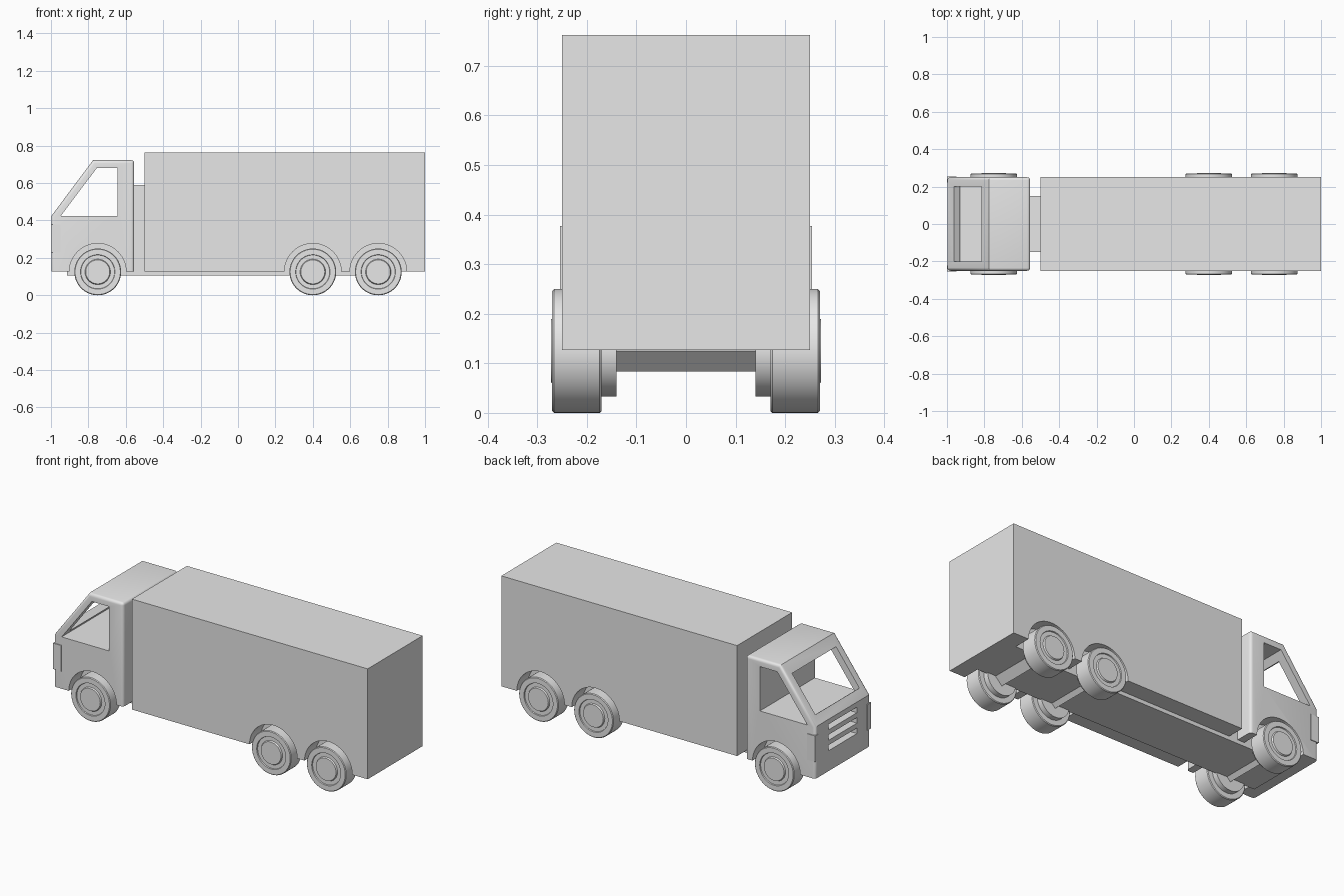
import bpy, bmesh, math
from mathutils import Vector

cube = bpy.data.objects.get("Cube")
if cube:
    bpy.data.objects.remove(cube, do_unlink=True)

grey = bpy.data.materials.new("plain_grey")
grey.use_nodes = True
grey.diffuse_color = (0.8, 0.8, 0.8, 1)
grey.node_tree.nodes["Principled BSDF"].inputs["Base Color"].default_value = (0.8, 0.8, 0.8, 1)

HALF = 0.25          # half width of the body
FLOOR = 0.127        # underside of the body
WHEEL_R = 0.125
FRONT_X, MID_X, REAR_X = -0.75, 0.4, 0.75


def finish(name, bm):
    bmesh.ops.recalc_face_normals(bm, faces=bm.faces)
    mesh = bpy.data.meshes.new(name)
    bm.to_mesh(mesh)
    bm.free()
    mesh.materials.append(grey)
    obj = bpy.data.objects.new(name, mesh)
    bpy.context.collection.objects.link(obj)
    return obj


def prism_mesh(points, y0, y1):
    """Extrude an (x, z) outline from y0 to y1."""
    bm = bmesh.new()
    face = bm.faces.new([bm.verts.new((x, y0, z)) for x, z in points])
    new = bmesh.ops.extrude_face_region(bm, geom=[face])["geom"]
    bmesh.ops.translate(bm, vec=(0, y1 - y0, 0),
                        verts=[v for v in new if isinstance(v, bmesh.types.BMVert)])
    return bm


def prism(name, points, y0, y1):
    return finish(name, prism_mesh(points, y0, y1))


def box(name, x0, x1, y0, y1, z0, z1):
    return prism(name, [(x0, z0), (x1, z0), (x1, z1), (x0, z1)], y0, y1)


def circle(x, z, r, n=64):
    return [(x + r * math.cos(math.tau * i / n), z + r * math.sin(math.tau * i / n))
            for i in range(n)]


def select_only(obj):
    bpy.ops.object.select_all(action='DESELECT')
    obj.select_set(True)
    bpy.context.view_layer.objects.active = obj


def cut(obj, cutters):
    for c in cutters:
        c.hide_render = True
        mod = obj.modifiers.new("cut", 'BOOLEAN')
        mod.operation = 'DIFFERENCE'
        mod.solver = 'EXACT'
        mod.object = c
        select_only(obj)
        bpy.ops.object.modifier_apply(modifier=mod.name)
        bpy.data.objects.remove(c, do_unlink=True)


def smooth(obj):
    select_only(obj)
    bpy.ops.object.shade_smooth_by_angle(angle=math.radians(32))


def arch_cutters(x):
    return [prism("arch_cutter", circle(x, WHEEL_R, 0.152), *sorted((s * 0.15, s * 0.3)))
            for s in (-1, 1)]


# Cab shell with rounded side and rear edges
bm = prism_mesh([(-0.997, FLOOR), (-0.997, 0.425), (-0.775, 0.722),
                 (-0.555, 0.722), (-0.555, FLOOR)], -HALF, HALF)
rounded = []
for e in bm.edges:
    a, b = (v.co for v in e.verts)
    across = abs(a.y - b.y) > 0.1
    at_bottom = a.z < 0.2 and b.z < 0.2
    if not at_bottom and (not across or min(a.x, b.x) > -0.6):
        rounded.append(e)
bmesh.ops.bevel(bm, geom=rounded, offset=0.016, segments=4, profile=0.5, affect='EDGES')
cab = finish("cab", bm)

# Cab openings: side windows, windscreen, grille slots and wheel arches
side_window = prism("window_cutter", [(-0.947, 0.425), (-0.645, 0.425),
                                      (-0.645, 0.68), (-0.755, 0.68)], -0.4, 0.4)
low, high = Vector((-0.965, 0.471)), Vector((-0.815, 0.668))
along = (high - low).normalized()
outward = Vector((-along.y, along.x))
screen = [low + outward * 0.05, low - outward * 0.06,
          high - outward * 0.06, high + outward * 0.05]
windscreen = prism("windscreen_cutter", [tuple(p) for p in screen], -0.2, 0.2)
slots = [box("slot_cutter", -1.1, -0.95, -0.13, 0.13, z - 0.016, z + 0.016)
         for z in (0.26, 0.32, 0.38)]
cut(cab, [side_window, windscreen] + slots + arch_cutters(FRONT_X))
smooth(cab)

# Cargo box with rear wheel arches
cargo = box("cargo_box", -0.5, 1, -HALF, HALF, FLOOR, 0.762)
cut(cargo, arch_cutters(MID_X) + arch_cutters(REAR_X))
smooth(cargo)

# Frame under the body and the block joining cab to cargo box
box("chassis", -0.915, REAR_X, -0.15, 0.15, 0.105, 0.165)
box("cab_connector", -0.56, -0.495, -0.15, 0.15, 0.16, 0.59)

# Corner lamps wrapping the front edges
for side, s in (("left", 1), ("right", -1)):
    box("corner_lamp_" + side, -1, -0.948, *sorted((s * 0.222, s * 0.254)), 0.228, 0.377)


def wheel(name, x, s):
    """Lathe a tyre, rim and inner drum around the y axis."""
    profile = [(0, 0.14), (0.092, 0.14), (0.092, 0.17), (0.121, 0.17), (WHEEL_R, 0.174),
               (WHEEL_R, 0.266), (0.121, 0.27), (0.092, 0.27), (0.09, 0.264),
               (0.068, 0.264), (0.064, 0.272), (0, 0.272)]
    bm = bmesh.new()
    verts = [bm.verts.new((r, s * y, 0)) for r, y in profile]
    edges = [bm.edges.new(p) for p in zip(verts, verts[1:])]
    bmesh.ops.spin(bm, geom=verts + edges, cent=(0, 0, 0), axis=(0, 1, 0),
                   angle=math.tau, steps=64)
    bmesh.ops.remove_doubles(bm, verts=bm.verts, dist=0.0005)
    obj = finish(name, bm)
    obj.location = (x, 0, WHEEL_R)
    smooth(obj)


# Wheels and square axles
for place, x in (("front", FRONT_X), ("middle", MID_X), ("rear", REAR_X)):
    prism(place + "_axle", circle(x, WHEEL_R, 0.042, 4), -0.16, 0.16)
    for side, s in (("left", 1), ("right", -1)):
        wheel(place + "_wheel_" + side, x, s)
